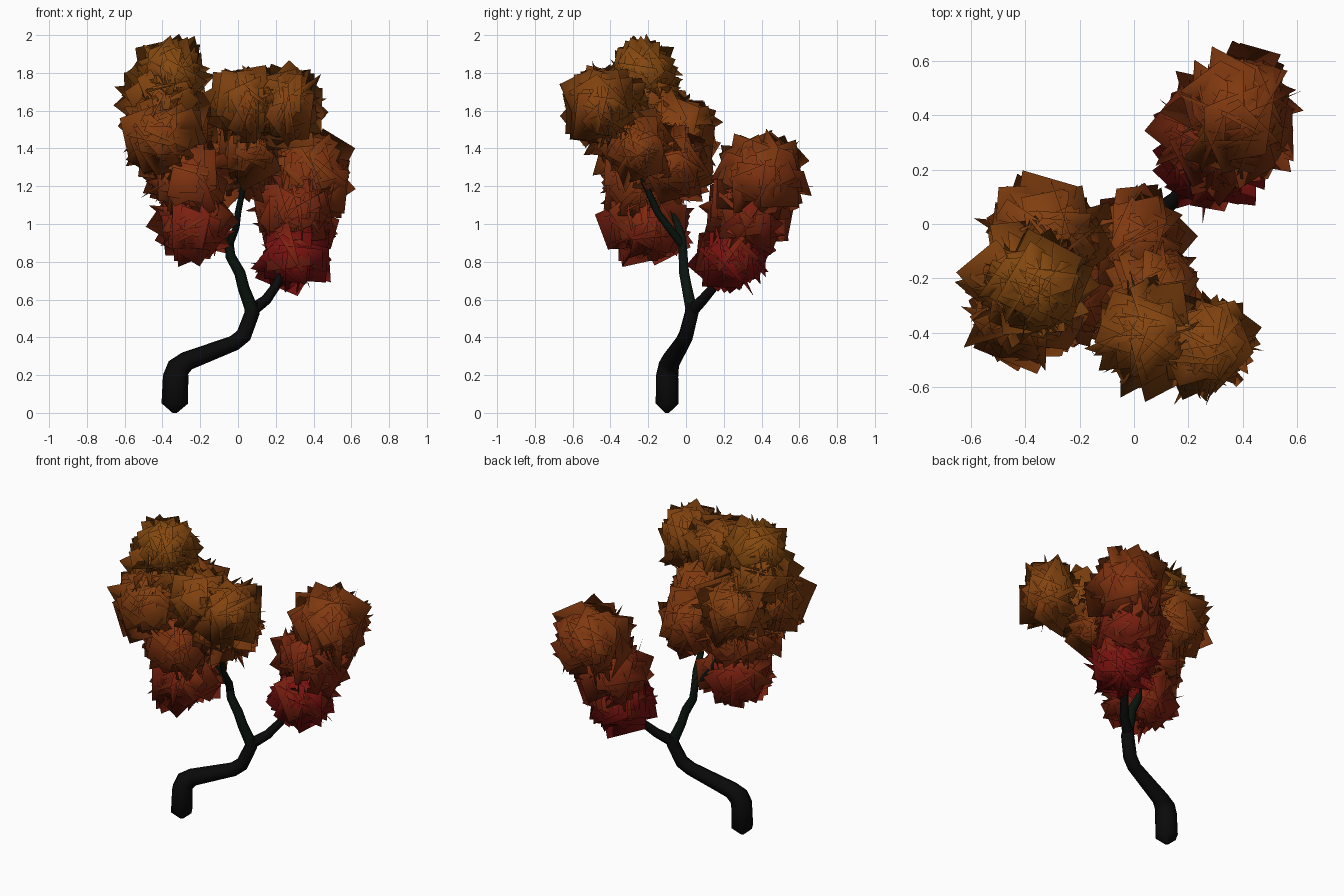
import bpy, random
from math import pi
from mathutils import Vector, Euler

if "Cube" in bpy.data.objects:
    bpy.data.objects.remove(bpy.data.objects["Cube"])

random.seed(5)


def material(name, rgb):
    m = bpy.data.materials.new(name)
    m.diffuse_color = (*rgb, 1)
    m.use_nodes = True
    m.node_tree.nodes["Principled BSDF"].inputs["Base Color"].default_value = m.diffuse_color
    return m


def limb(name, pts, mat):
    """Six-sided tapering tube; points are (x, y, z, radius)."""
    cu = bpy.data.curves.new(name, 'CURVE')
    cu.dimensions = '3D'
    cu.bevel_depth = 1
    cu.bevel_resolution = 1
    cu.use_fill_caps = True
    sp = cu.splines.new('POLY')
    sp.points.add(len(pts) - 1)
    for p, (x, y, z, r) in zip(sp.points, pts):
        p.co = (x, y, z, 1)
        p.radius = r
    ob = bpy.data.objects.new(name, cu)
    bpy.context.collection.objects.link(ob)
    bpy.ops.object.select_all(action='DESELECT')
    ob.select_set(True)
    bpy.context.view_layer.objects.active = ob
    bpy.ops.object.convert(target='MESH')
    bpy.ops.object.shade_smooth_by_angle(angle=1.2)
    ob.data.materials.clear()
    ob.data.materials.append(mat)


def clump(name, centre, radii, count):
    """Ball of big square leaf cards, shaded as one soft rounded mass."""
    verts, faces = [], []
    c, rad = Vector(centre), Vector(radii)
    for i in range(count):
        d = Vector([random.gauss(0, 1) for _ in range(3)]).normalized()
        h = random.uniform(0.095, 0.13)
        reach = random.uniform(0.1, 1) ** 0.45
        pos = c + Vector([d[k] * max(rad[k] - h * 1.1, 0.03) * reach for k in range(3)])
        rot = Euler([random.uniform(0, 2 * pi) for _ in range(3)]).to_matrix()
        # a third of the cards lie roughly along the outside of the ball
        if i % 3 == 0:
            out = d + Vector([random.gauss(0, .25) for _ in range(3)])
            rot = out.to_track_quat('Z', 'Y').to_matrix() @ Euler((0, 0, random.uniform(0, pi))).to_matrix()
        if (rot @ Vector((0, 0, 1))).dot(d) < 0:
            rot = rot @ Euler((pi, 0, 0)).to_matrix()
        n = len(verts)
        verts += [pos + rot @ Vector((sx * h, sy * h, 0))
                  for sx, sy in ((-1, -1), (1, -1), (1, 1), (-1, 1))]
        faces.append((n, n + 1, n + 2, n + 3))
    me = bpy.data.meshes.new(name)
    me.from_pydata(verts, [], faces)
    # red low leaves blend to orange-brown at the crown
    for m in leaf_mats:
        me.materials.append(m)
    for p in me.polygons:
        p.use_smooth = True
        t = (p.center.z - 0.7) / 1.2
        p.material_index = min(7, max(0, int(t * 8)))
    me.normals_split_custom_set_from_vertices([(v - c).normalized() for v in verts])
    bpy.context.collection.objects.link(bpy.data.objects.new(name, me))


bark = material("bark", (0.003, 0.003, 0.0033))
young_bark = material("young_bark", (0.003, 0.007, 0.004))
leaf_mats = [material(f"leaf_{k}", (0.19 + 0.006 * k, 0.006 + 0.0085 * k, 0.005)) for k in range(8)]

# trunk
limb("trunk", [(-.335, -.10, 0, .012), (-.335, -.10, .05, .07), (-.33, -.10, .19, .068),
               (-.315, -.092, .24, .062), (-.27, -.08, .275, .052), (-.02, -.02, .37, .042),
               (.03, .0, .41, .042), (.075, .03, .53, .04), (.07, .03, .58, .034)], bark)
# main boughs
limb("right_bough", [(.07, .03, .54, .034), (.15, .09, .60, .028), (.20, .15, .67, .024),
                     (.27, .25, .82, .02), (.33, .36, 1.05, .016), (.38, .43, 1.25, .008)], bark)
limb("left_bough", [(.075, .03, .54, .036), (.03, .005, .66, .031), (.01, -.01, .74, .03),
                    (-.04, -.015, .83, .027), (-.05, -.02, .92, .024), (-.15, -.06, 1.05, .02),
                    (-.28, -.15, 1.35, .015), (-.33, -.2, 1.75, .008)], young_bark)
limb("front_bough", [(-.045, -.02, .89, .022), (-.01, -.09, .98, .02), (0, -.15, 1.06, .019),
                     (.06, -.28, 1.35, .014), (.15, -.42, 1.6, .008)], young_bark)

# foliage: name, centre, radii, number of cards
for args in [
    ("right_low_leaves", (.29, .24, .83), (.23, .24, .21), 60),
    ("right_mid_leaves", (.31, .33, 1.06), (.28, .28, .24), 75),
    ("right_top_leaves", (.39, .41, 1.25), (.28, .28, .28), 85),
    ("left_low_leaves", (-.23, -.20, .99), (.25, .28, .23), 75),
    ("left_mid_leaves", (-.25, -.22, 1.22), (.29, .31, .24), 80),
    ("left_front_leaves", (-.40, -.31, 1.46), (.25, .25, .26), 70),
    ("left_back_leaves", (-.32, -.04, 1.47), (.27, .25, .27), 75),
    ("left_upper_leaves", (-.39, -.22, 1.64), (.26, .25, .23), 65),
    ("crown_leaves", (-.35, -.23, 1.79), (.23, .22, .21), 60),
    ("middle_leaves", (.0, -.07, 1.31), (.22, .23, .23), 65),
    ("front_low_leaves", (.07, -.25, 1.40), (.2, .22, .25), 60),
    ("front_mid_leaves", (.05, -.42, 1.64), (.23, .25, .24), 65),
    ("front_tip_leaves", (.27, -.46, 1.62), (.22, .24, .25), 65),
]:
    clump(*args)
